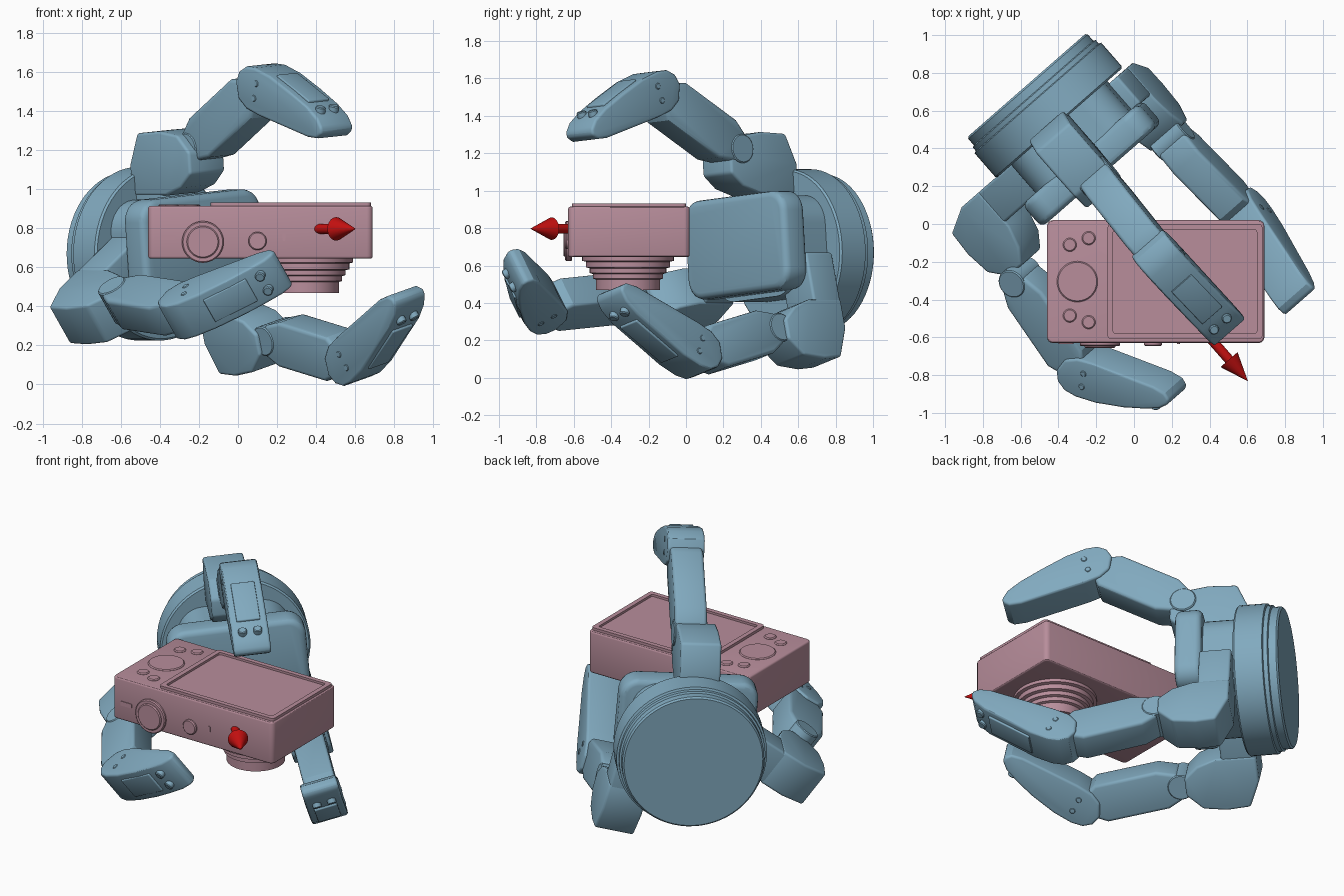
import bpy, bmesh
from math import sin, cos, pi, radians
from mathutils import Vector, Matrix

if "Cube" in bpy.data.objects:
    bpy.data.objects.remove(bpy.data.objects["Cube"])


def material(name, rgb):
    m = bpy.data.materials.new(name)
    m.diffuse_color = (*rgb, 1)
    m.use_nodes = True
    m.node_tree.nodes["Principled BSDF"].inputs["Base Color"].default_value = m.diffuse_color
    return m


BLUE = material("steel_blue", (0.22, 0.40, 0.52))
PINK = material("dusty_pink", (0.48, 0.27, 0.33))
RED = material("red", (0.55, 0.005, 0.005))


def frame(o, x, y):
    """Matrix with given origin, x and y axes; z is their cross product."""
    z = x.cross(y)
    m = Matrix((x, y, z)).transposed().to_4x4()
    m.translation = o
    return m


def loft(name, outlines, M, mat, bevel=0.0):
    """Skin a stack of (2D outline, height) rings and cap both ends."""
    bm = bmesh.new()
    rings = [[bm.verts.new((x, y, z)) for x, y in pts] for pts, z in outlines]
    n = len(rings[0])
    for a, b in zip(rings, rings[1:]):
        for k in range(n):
            bm.faces.new((a[k], a[(k + 1) % n], b[(k + 1) % n], b[k]))
    bm.faces.new(rings[0])
    bm.faces.new(rings[-1])
    bmesh.ops.recalc_face_normals(bm, faces=bm.faces)
    if bevel:
        edges = [e for e in bm.edges if e.calc_face_angle(0) > radians(35)]
        bmesh.ops.bevel(bm, geom=edges, offset=bevel, segments=3, profile=0.5,
                        affect='EDGES', clamp_overlap=True)
    me = bpy.data.meshes.new(name)
    bm.transform(M)
    bm.to_mesh(me)
    bm.free()
    me.materials.append(mat)
    ob = bpy.data.objects.new(name, me)
    bpy.context.collection.objects.link(ob)
    return ob


def prism(name, pts, z0, z1, M, mat, bevel=0.0):
    return loft(name, [(pts, z0), (pts, z1)], M, mat, bevel)


def round_rect(cx, cy, w, h, r, n=8):
    pts = []
    for i, (sx, sy) in enumerate(((1, 1), (-1, 1), (-1, -1), (1, -1))):
        for k in range(n + 1):
            a = (i + k / n) * pi / 2
            pts.append((cx + sx * (w / 2 - r) + r * cos(a), cy + sy * (h / 2 - r) + r * sin(a)))
    return pts


def lathe(name, profile, M, mat, n=48):
    """Revolve (radius, height) points about the local z axis."""
    ring = [(cos(2 * pi * k / n), sin(2 * pi * k / n)) for k in range(n)]
    return loft(name, [([(r * x, r * y) for x, y in ring], z) for r, z in profile], M, mat)


def disc(name, r, z0, z1, M, mat, n=32):
    c = min(0.006, r * 0.2)
    return lathe(name, [(r - c, z0), (r, z0 + c), (r, z1 - c), (r - c, z1)], M, mat, n)


# Gripper axes: U points out of the palm, V sideways
U = Vector((0.658, -0.753, 0)).normalized()
Z = Vector((0, 0, 1))
V = Z.cross(U)
O = Vector((-0.568, 0.735, 0.67))
AXIS = frame(O, V, Z)

# Wrist flange
lathe("wrist_flange", [(0.41, 0), (0.42, 0.01), (0.42, 0.055), (0.432, 0.06), (0.432, 0.085),
                       (0.445, 0.09), (0.445, 0.255), (0.435, 0.265)], AXIS, BLUE, 64)
# Palm and pad, slightly rolled
ROLL = AXIS @ Matrix.Rotation(radians(5), 4, 'Z')
prism("palm_body", round_rect(0, 0.02, 0.66, 0.54, 0.16), 0.24, 0.50, ROLL, BLUE)
prism("palm_pad", round_rect(-0.01, 0.04, 0.82, 0.53, 0.11), 0.46, 0.62, ROLL, BLUE, 0.035)


def finger(tag, rv, rz, h, shift, outer, back, j1, j2, tip):
    """Three-part finger in the plane of U and the radial direction rv*V + rz*Z."""
    R = (V * rv + Z * rz).normalized()
    H = U.cross(R)
    M = frame(O + H * h, U, R)
    # knuckle housing and its strut to the palm
    K = frame(O + H * (h + shift), U, R)
    knuckle = [(back, -.33), (back, -.17), (back + .07, -.01), (.47, 0), (.61, -.02),
               (.70, -.11), (.70, -.22), (.62, -.29), (.5, -.33)]
    prism(tag + "_knuckle", [(a, outer + b) for a, b in knuckle], -.12, .12, K, BLUE, .015)
    prism(tag + "_strut", [(back, .1), (.47, .1), (.47, outer - .25), (back, outer - .25)],
          -.115, .115, K, BLUE, .015)
    # hinge pins
    for i, j in enumerate((j1, j2)):
        disc(f"{tag}_hinge_{i + 1}", .078, -.1, .1, M @ Matrix.Translation((*j, 0)), BLUE)

    def along(a, b):
        d = Vector(b) - Vector(a)
        L = d.length
        d /= L
        x = U * d.x + R * d.y
        return frame(M @ Vector((*a, 0)), x, H.cross(x)), L

    # middle link
    F, L = along(j1, j2)
    prism(tag + "_link", [(0, -.08), (0, .08), (.1, .12), (L - .12, .12), (L - .02, .06),
                          (L - .02, -.07), (L - .1, -.125), (.12, -.125)],
          -.095, .095, F, BLUE, .02)
    # fingertip
    F, L = along(j2, tip)
    L += .02
    outline = [(-.11, 0), (-.095, .06), (-.05, .1), (.02, .115), (.14, .11), (.3, .08),
               (L - .14, .045), (L - .05, .01), (L - .005, -.03), (L, -.06), (L - .03, -.092),
               (L - .1, -.108), (.1, -.118), (0, -.112), (-.07, -.08)]
    prism(tag + "_tip", outline, -.11, .11, F, BLUE, .035)
    # back plate, studs near the end and side screws
    prism(tag + "_back_plate", [(.15, .09), (L - .17, .03), (L - .17, .064), (.15, .118)],
          -.07, .07, F, BLUE, .006)
    up = Matrix.Rotation(-pi / 2, 4, 'X')
    for s in (-1, 1):
        disc(f"{tag}_stud", .026, .0, .052, F @ Matrix.Translation((L - .1, 0, s * .045)) @ up,
             BLUE, 16)
        for t in (-.04, .04):
            disc(f"{tag}_screw", .017, -.114, .114, F @ Matrix.Translation((.05, t, 0)), BLUE, 16)


finger("upper_finger", -.08, 1, 0, .03, .64, .23, (.62, .55), (1.15, .86), (1.69, .685))
finger("left_finger", -.8, -.6, -.225, .07, .83, .26, (.74, .70), (1.33, .785), (1.77, .475))
finger("right_finger", .26, -.965, .265, 0, .69, .28, (.72, .51), (1.28, .635), (1.82, .345))

# Camera body, lens pointing down
I = Matrix.Identity(4)
prism("camera_body", round_rect(.115, -.305, 1.15, .65, .03, 4), .645, .915, I, PINK, .012)
outer_rim = round_rect(.27, -.305, .82, .61, .02, 4)
inner_rim = round_rect(.27, -.305, .76, .55, .012, 4)
loft("screen_panel", [(outer_rim, .90), (outer_rim, .932), (inner_rim, .932), (inner_rim, .918)],
     I, PINK)
disc("control_dial", .108, .90, .922, Matrix.Translation((-.3, -.305, 0)), PINK, 40)
for x, y in ((-.34, -.11), (-.24, -.075), (-.34, -.485), (-.24, -.52)):
    disc("button", .036, .90, .923, Matrix.Translation((x, y, 0)), PINK, 24)
# Stepped hollow lens
lathe("lens", [(.245, .66), (.245, .625), (.225, .62), (.225, .59), (.205, .585), (.205, .56),
               (.188, .555), (.188, .53), (.172, .525), (.172, .468), (.15, .468), (.14, .50),
               (.115, .505), (.105, .55)], Matrix.Translation((.345, -.31, 0)), PINK, 56)


# Controls on the front edge
def edge_frame(x, z):
    return frame(Vector((x, -.63, z)), Vector((1, 0, 0)), Z)


disc("shutter_collar", .107, -.02, .016, edge_frame(-.18, .73), PINK, 40)
disc("shutter_button", .083, -.02, .026, edge_frame(-.18, .73), PINK, 40)
disc("power_button", .047, -.02, .016, edge_frame(.1, .735), PINK, 32)
for n, x, w, h in (("zoom_slot", -.36, .08, .028), ("indicator", .235, .016, .04)):
    prism(n, round_rect(0, 0, w, h, .006, 3), -.01, .004, edge_frame(x, .755), PINK)

# Direction arrow
lathe("arrow", [(.026, -.32), (.026, 0), (.060, 0), (.001, .15)],
      frame(Vector((.503, -.718, .797)), V, Z), RED, 32)

# Smooth shading with sharp edges kept
for ob in bpy.context.scene.objects:
    ob.select_set(True)
    bpy.context.view_layer.objects.active = ob
bpy.ops.object.shade_smooth_by_angle(angle=radians(30))
